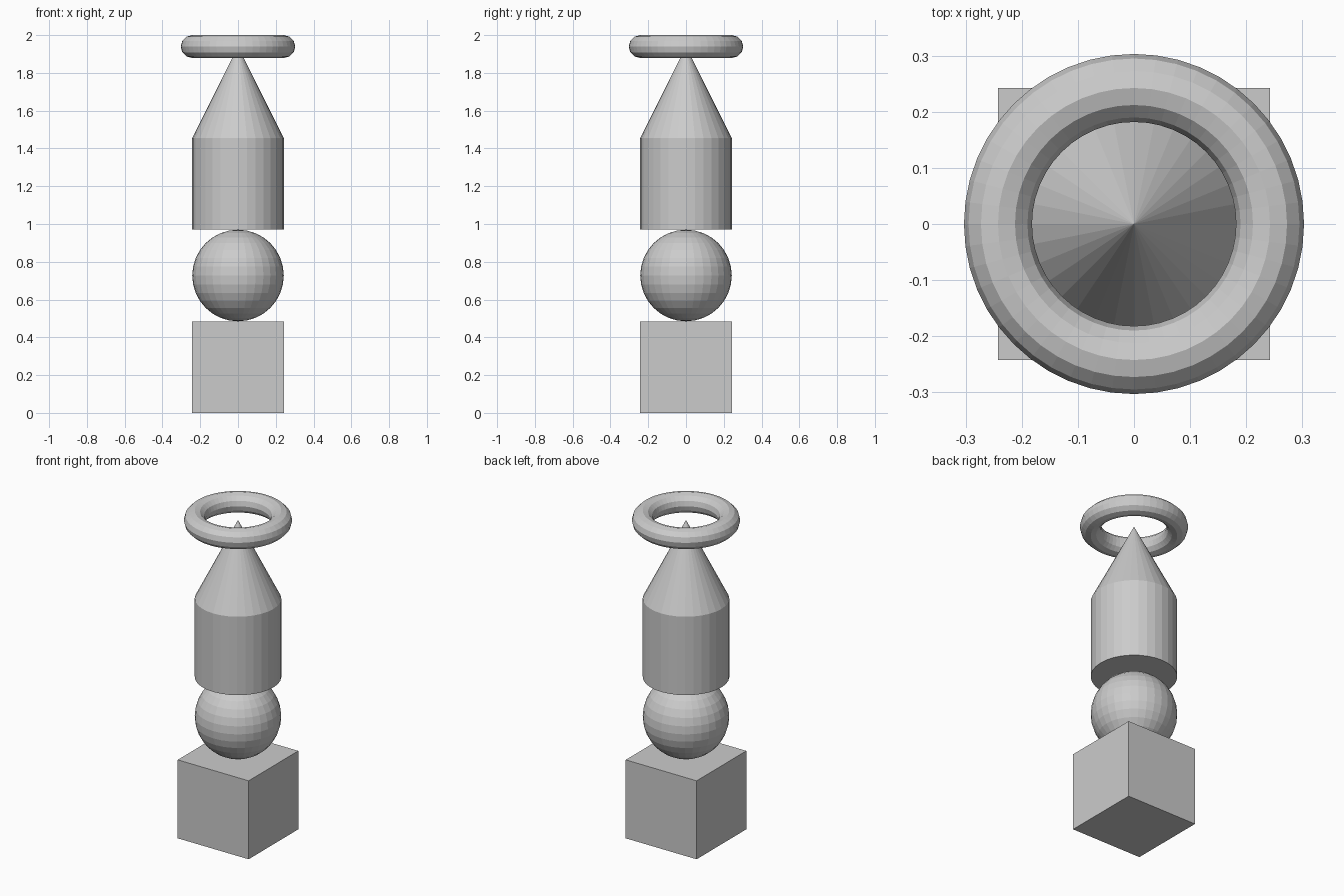
import bpy

if "Cube" in bpy.data.objects:
    bpy.data.objects.remove(bpy.data.objects["Cube"])

S = 2 / 4.125      # height of each stacked solid
R = S / 2          # shared radius

grey = bpy.data.materials.new("plain_grey")
grey.diffuse_color = (0.6, 0.6, 0.6, 1)
grey.use_nodes = True
grey.node_tree.nodes["Principled BSDF"].inputs["Base Color"].default_value = grey.diffuse_color


def finish(name):
    """Name the newest primitive and give it the grey colour, flat shaded."""
    ob = bpy.context.object
    ob.name = name
    ob.data.materials.clear()
    ob.data.materials.append(grey)


def level(i):
    """Centre of the i-th solid in the stack."""
    return (0, 0, (i + 0.5) * S)


# base cube
bpy.ops.mesh.primitive_cube_add(size=S, location=level(0))
finish("base_cube")

# ball
bpy.ops.mesh.primitive_uv_sphere_add(segments=32, ring_count=16, radius=R, location=level(1))
finish("ball")

# drum
bpy.ops.mesh.primitive_cylinder_add(vertices=32, radius=R, depth=S, location=level(2))
finish("drum")

# pointed roof
bpy.ops.mesh.primitive_cone_add(vertices=32, radius1=R, radius2=0, depth=S, location=level(3))
finish("cone")

# ring around the tip
bpy.ops.mesh.primitive_torus_add(major_segments=48, minor_segments=12, major_radius=R,
                                 minor_radius=R / 4, location=(0, 0, 4 * S))
finish("ring")
